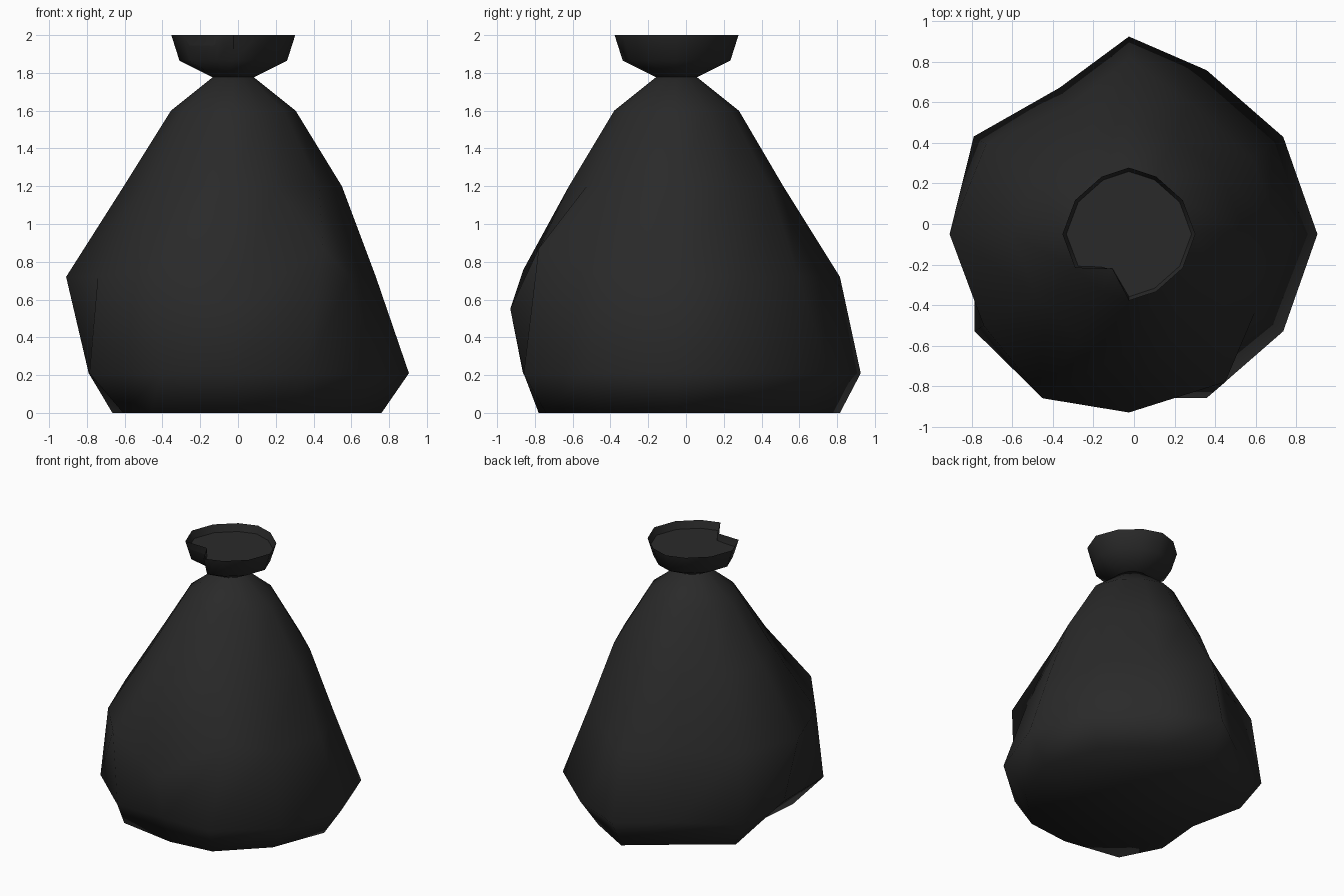
import bpy, bmesh, math

if "Cube" in bpy.data.objects:
    bpy.data.objects.remove(bpy.data.objects["Cube"])

CX, CY = -0.025, -0.05
# twelve column directions, slightly squared off from a regular polygon
quarter = [(1, 0), (0.81, 0.51), (0.41, 0.865)]
DIRS = (quarter + [(0, 1)] + [(-x, y) for x, y in quarter[::-1]]
        + [(-x, -y) for x, y in quarter[1:]] + [(0, -1)]
        + [(x, -y) for x, y in quarter[:0:-1]])

black = bpy.data.materials.new("black plastic")
black.diffuse_color = (0.0225, 0.0225, 0.0225, 1)
black.use_nodes = True
black.node_tree.nodes["Principled BSDF"].inputs["Base Color"].default_value = black.diffuse_color


def loft(name, rings, cap_start, cap_end):
    """Skin rings of (height, radii, {column: lump position}) into one mesh."""
    bm = bmesh.new()
    loops = []
    for z, radii, lumps in rings:
        if not isinstance(radii, list):
            radii = [radii] * 12
        loops.append([bm.verts.new(lumps.get(i, (CX + dx * r, CY + dy * r, z)))
                      for i, ((dx, dy), r) in enumerate(zip(DIRS, radii))])
    for low, high in zip(loops, loops[1:]):
        for i in range(12):
            j = (i + 1) % 12
            bm.faces.new((low[i], low[j], high[j], high[i]))
    if cap_start:
        bm.faces.new(loops[0][::-1])
    if cap_end:
        bm.faces.new(loops[-1])
    bmesh.ops.recalc_face_normals(bm, faces=bm.faces)
    mesh = bpy.data.meshes.new(name)
    bm.to_mesh(mesh)
    bm.free()
    mesh.materials.append(black)
    obj = bpy.data.objects.new(name, mesh)
    bpy.context.collection.objects.link(obj)
    bpy.ops.object.select_all(action='DESELECT')
    obj.select_set(True)
    bpy.context.view_layer.objects.active = obj
    bpy.ops.object.shade_smooth_by_angle(angle=math.radians(70))
    return obj


# lumpy filled sack
loft("bag_body", [
    (0.0, [.785, .785, .785, .865, .74, .79, .55, .72, .78, .73, .80, .78],
     {8: (-.46, -.71, 0)}),
    (0.21, [.93, .94, .935, .975, .835, .945, .765, .94, .94, .81, .935, .94], {}),
    (0.72, [.755, .745, .745, .865, .73, .87, .885, .885, .9, .88, .86, .765],
     {8: (-.45, -.86, .76), 9: (-.025, -.93, .55), 10: (.45, -.78, .87)}),
    (1.2, [.575, .57, .57, .565, .54, .56, .58, .57, .60, .57, .55, .56], {}),
    (1.6, .33, {}),
    (1.78, .105, {}),
], True, True)

# gathered top above the tie, folded inwards at one corner
fold = lambda r, f: [r] * 8 + [f] + [r] * 3
loft("bag_top", [
    (1.775, .105, {}),
    (1.865, fold(.285, .20), {}),
    (2.0, fold(.328, .20), {}),
    (1.945, fold(.309, .197), {}),
], True, True)
